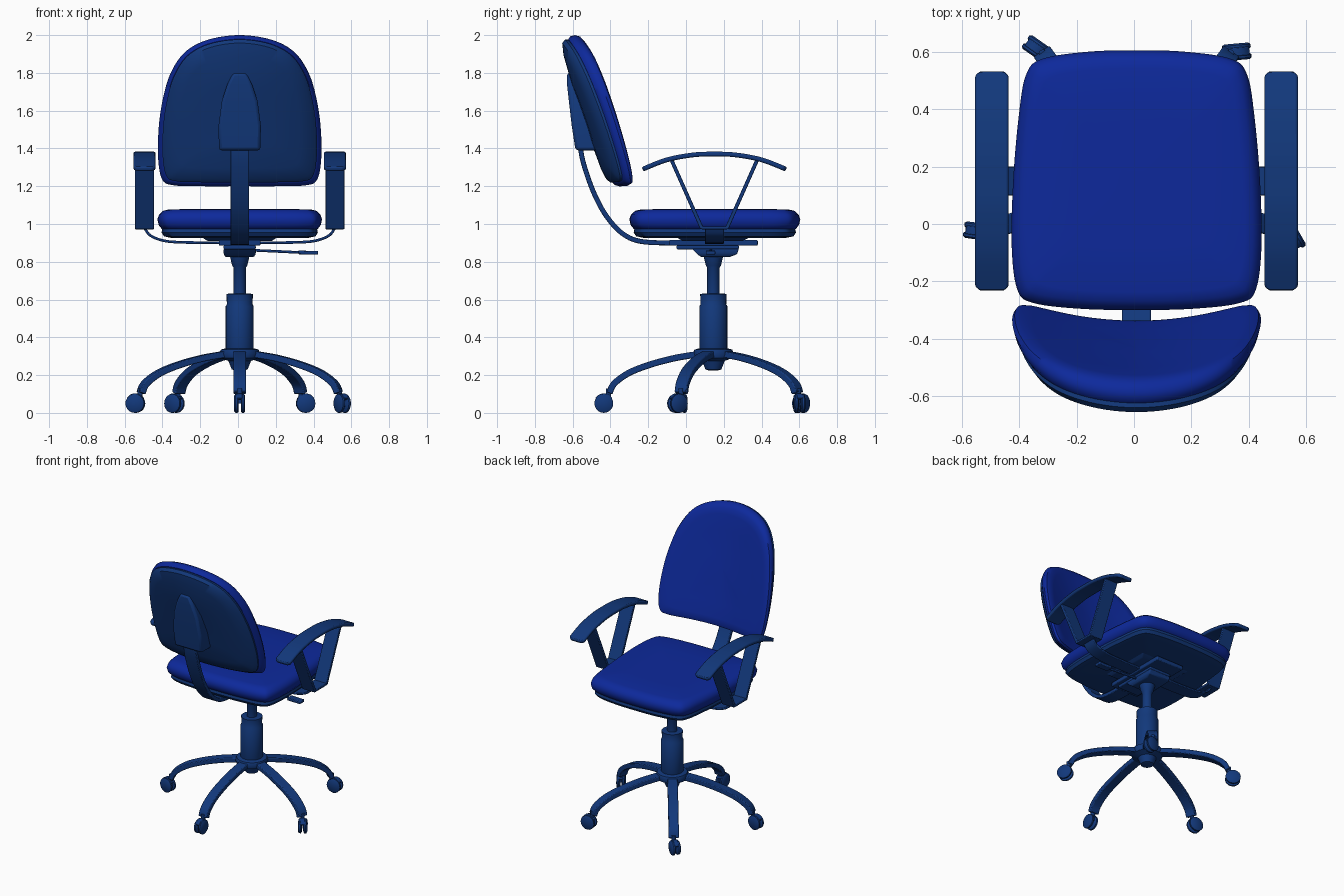
import bpy, bmesh
from math import sin, cos, pi, radians
from mathutils import Vector

cube = bpy.data.objects.get("Cube")
if cube:
    bpy.data.objects.remove(cube, do_unlink=True)


def material(name, color):
    m = bpy.data.materials.new(name)
    m.use_nodes = True
    m.diffuse_color = color
    m.node_tree.nodes["Principled BSDF"].inputs["Base Color"].default_value = color
    return m


FABRIC = material("blue_fabric", (0.004, 0.022, 0.33, 1))
FRAME = material("blue_frame", (0.006, 0.04, 0.2, 1))
AXIS_X, AXIS_Y = 0.009, 0.145          # where the column stands
parts = []


def loft(name, rings, mat=FRAME, bevel=0):
    """Skin a list of equal-length rings and cap both ends."""
    bm = bmesh.new()
    rows = [[bm.verts.new(p) for p in ring] for ring in rings]
    n = len(rows[0])
    for a, b in zip(rows, rows[1:]):
        for i in range(n):
            j = (i + 1) % n
            bm.faces.new((a[i], a[j], b[j], b[i]))
    bm.faces.new(rows[0])
    bm.faces.new(rows[-1])
    bmesh.ops.recalc_face_normals(bm, faces=bm.faces)
    mesh = bpy.data.meshes.new(name)
    bm.to_mesh(mesh)
    bm.free()
    mesh.materials.append(mat)
    ob = bpy.data.objects.new(name, mesh)
    ob.location.x = AXIS_X
    bpy.context.collection.objects.link(ob)
    if bevel:
        mod = ob.modifiers.new("soft_edges", "BEVEL")
        mod.width, mod.segments = bevel, 2
    parts.append(ob)
    return ob


def spline(pts, steps=6, closed=False):
    """Catmull-Rom curve through the points."""
    pts = [Vector(p) for p in pts]
    n = len(pts)
    at = (lambda i: pts[i % n]) if closed else (lambda i: pts[max(0, min(n - 1, i))])
    out = []
    for i in range(n if closed else n - 1):
        a, b, c, d = (at(i + k) for k in (-1, 0, 1, 2))
        for s in range(steps):
            t = s / steps
            out.append(0.5 * (2 * b + (c - a) * t + (2 * a - 5 * b + 4 * c - d) * t * t
                              + (3 * b - a - 3 * c + d) * t ** 3))
    return out if closed else out + [pts[-1]]


def strip(name, pts, across, width, thick, bevel=0.005, smooth=True, tip=1):
    """Flat bar following a path; 'across' is its width direction, 'tip' narrows its ends."""
    path = spline(pts) if smooth else [Vector(p) for p in pts]
    side = Vector(across).normalized()
    last = len(path) - 1
    rings = []
    for i, p in enumerate(path):
        tangent = path[min(i + 1, last)] - path[max(i - 1, 0)]
        up = tangent.cross(side).normalized() * thick / 2
        w = side * width / 2 * (tip if i in (0, last) else 1)
        rings.append([p + w + up, p - w + up, p - w - up, p + w - up])
    return loft(name, rings, bevel=bevel)


def lathe(name, profile, centre=(0, AXIS_Y, 0), axis="Z", yaw=0, n=24):
    """Revolve (radius, height) pairs about a vertical or a horizontal axle."""
    c = Vector(centre)
    u, v, w = Vector((1, 0, 0)), Vector((0, 1, 0)), Vector((0, 0, 1))
    if axis != "Z":
        u, v, w = Vector((cos(yaw), sin(yaw), 0)), w, Vector((sin(yaw), -cos(yaw), 0))
    return loft(name, [[c + r * (u * cos(2 * pi * i / n) + v * sin(2 * pi * i / n)) + w * h
                        for i in range(n)] for r, h in profile])


def block(name, sections, bevel=0.006):
    """Stacked rectangles (z, x0, x1, y0, y1)."""
    return loft(name, [[(a, c, z), (b, c, z), (b, d, z), (a, d, z)]
                       for z, a, b, c, d in sections], bevel=bevel)


def padded(name, outline, centre, layers, place, mat=FABRIC):
    """Nested copies of an outline at (scale, depth), bent into shape by 'place'."""
    c = Vector(centre)
    return loft(name, [[place(*(c + (p - c) * s), d) for p in outline]
                       for s, d in layers], mat)


def mirrored_outline(half):
    """Half outline, from one end of the centre line to the other, made whole."""
    left = [(-x, y) for x, y in reversed(half[1:-1])]
    return spline(half + left, closed=True)


# Seat: cushion over a shallower shell
seat_line = mirrored_outline([(0, -0.30), (0.2, -0.295), (0.36, -0.275), (0.415, -0.23),
                              (0.435, -0.08), (0.43, 0.15), (0.41, 0.38), (0.385, 0.52),
                              (0.33, 0.575), (0.17, 0.6), (0, 0.605)])
flat = lambda x, y, d: (x, y, d)
padded("seat_cushion", seat_line, (0, 0.15),
       [(0.02, 1.08), (0.5, 1.08), (0.86, 1.077), (0.93, 1.07), (0.98, 1.05), (1, 1.025),
        (0.985, 0.995), (0.95, 0.975), (0.9, 0.968), (0.02, 0.968)], flat)
padded("seat_shell", seat_line, (0, 0.15),
       [(0.02, 0.975), (0.94, 0.975), (0.95, 0.955), (0.92, 0.935), (0.82, 0.925),
        (0.02, 0.925)], flat, FRAME)

# Backrest: cushion and rear shell, leaning, wrapped forward at the sides, thicker at the top
back_line = mirrored_outline([(0, 1.20), (0.2, 1.20), (0.35, 1.205), (0.41, 1.235), (0.432, 1.35),
                              (0.428, 1.52), (0.405, 1.67), (0.365, 1.8), (0.29, 1.91),
                              (0.17, 1.975), (0, 2.0)])


def lean(x, z, d):
    return (x, -0.33 - 0.27 * (z - 1.22) + 0.42 * x * x - d * (1 + 0.5 * (z - 1.58)), z)


padded("backrest_cushion", back_line, (0, 1.58),
       [(0.02, 0.005), (0.3, 0.005), (0.6, 0.005), (0.84, 0.003), (0.93, 0.006), (0.98, 0.018),
        (1, 0.038), (0.985, 0.06), (0.95, 0.074), (0.6, 0.076), (0.3, 0.076),
        (0.02, 0.076)], lean)
padded("backrest_shell", back_line, (0, 1.58),
       [(0.02, 0.07), (0.5, 0.07), (0.94, 0.07), (0.945, 0.088), (0.9, 0.106),
        (0.75, 0.118), (0.4, 0.124), (0.02, 0.124)], lean, FRAME)

# Backrest support
block("backrest_bracket", [(1.39, -0.11, 0.11, -0.585, -0.46), (1.52, -0.112, 0.112, -0.605, -0.48),
                           (1.65, -0.095, 0.095, -0.62, -0.52), (1.74, -0.065, 0.065, -0.63, -0.56),
                           (1.8, -0.035, 0.035, -0.63, -0.58)], 0.015)
strip("backrest_bar", [(0, -0.565, 1.45), (0, -0.545, 1.33), (0, -0.49, 1.17), (0, -0.42, 1.04),
                       (0, -0.33, 0.945), (0, -0.22, 0.905), (0, 0, 0.9)], (1, 0, 0), 0.1, 0.026)

# Tilt mechanism and height lever
block("seat_mount", [(0.885, -0.11, 0.11, -0.09, 0.38), (0.915, -0.11, 0.11, -0.09, 0.38)])
block("seat_spacer", [(0.91, -0.17, 0.17, -0.02, 0.3), (0.93, -0.2, 0.2, -0.05, 0.34)])
block("tilt_plate", [(0.866, -0.085, 0.085, -0.05, 0.28), (0.888, -0.085, 0.085, -0.05, 0.28)])
block("tilt_housing", [(0.825, -0.075, 0.075, 0.08, 0.23), (0.84, -0.085, 0.085, 0.06, 0.27),
                       (0.87, -0.085, 0.085, 0.03, 0.28)])
strip("lever_rod", [(0.05, 0.13, 0.862), (0.2, 0.13, 0.855), (0.34, 0.13, 0.848)],
      (0, 1, 0), 0.014, 0.014, 0.004)
strip("lever_paddle", [(0.31, 0.13, 0.85), (0.365, 0.13, 0.848), (0.415, 0.13, 0.848)],
      (0, 1, 0), 0.05, 0.02)

# Armrests
for label, side in (("left", 1), ("right", -1)):
    ax = side * 0.504
    strip(f"{label}_arm_pad", [(ax, -0.23, 1.29), (ax, -0.1, 1.34), (ax, 0.04, 1.366),
                               (ax, 0.15, 1.37), (ax, 0.26, 1.366), (ax, 0.4, 1.34),
                               (ax, 0.53, 1.29)], (1, 0, 0), 0.117, 0.025, 0.008, tip=0.7)
    for end, sgn in (("rear", -1), ("front", 1)):
        strip(f"{label}_arm_{end}_strut",
              [(ax, 0.15 + sgn * 0.225, 1.335), (ax, 0.15 + sgn * 0.065, 0.975)],
              (1, 0, 0), 0.1, 0.02, 0.004, False)
    strip(f"{label}_arm_joint", [(ax, 0.08, 0.98), (ax, 0.22, 0.98)], (1, 0, 0), 0.1, 0.016,
          0.004, False)
    strip(f"{label}_arm_bracket", [(ax, 0.15, 0.98), (ax - side * 0.03, 0.15, 0.94),
                                   (ax - side * 0.1, 0.15, 0.912), (ax - side * 0.2, 0.15, 0.903),
                                   (side * 0.08, 0.15, 0.9)], (0, 1, 0), 0.1, 0.014, 0.004)

# Gas lift column and hub
lathe("column_piston", [(0.033, 0.6), (0.033, 0.77), (0.04, 0.78), (0.052, 0.83)])
lathe("column_sleeve", [(0.062, 0.3), (0.074, 0.34), (0.074, 0.565), (0.068, 0.575),
                        (0.07, 0.63), (0.045, 0.632)])
lathe("base_hub", [(0.025, 0.225), (0.042, 0.23), (0.05, 0.25), (0.06, 0.275), (0.1, 0.29),
                   (0.108, 0.315), (0.1, 0.335), (0.075, 0.342)])

# Five curved legs, each ending in a swivelled twin-wheel caster
for k, swivel in enumerate((-90, -60, 5, 145, 172)):
    a = radians(72 * k - 90)
    out = Vector((cos(a), sin(a), 0))
    on_leg = lambda r, z: Vector((0, AXIS_Y, z)) + out * r
    strip(f"leg_{k + 1}", [on_leg(0.05, 0.315), on_leg(0.2, 0.291), on_leg(0.34, 0.254),
                           on_leg(0.45, 0.21), on_leg(0.525, 0.155), on_leg(0.55, 0.105)],
          (-sin(a), cos(a), 0), 0.068, 0.034, 0.008)
    lathe(f"caster_stem_{k + 1}", [(0.014, 0.05), (0.014, 0.13)],
          on_leg(0.555, 0), n=12)
    yaw = radians(swivel)
    roll = Vector((cos(yaw), sin(yaw), 0))
    axle = on_leg(0.56, 0.05) + roll * 0.02
    for s in (-1, 1):
        inner, outer = sorted((s * 0.006, s * 0.029))
        lathe(f"caster_wheel_{k + 1}_{'inner' if s < 0 else 'outer'}",
              [(0.042, inner), (0.05, inner + 0.006), (0.05, outer - 0.006), (0.042, outer)],
              axle, "H", yaw, 20)
    hood = [axle + roll * 0.046 * cos(t * pi / 6) + Vector((0, 0, 0.046 * sin(t * pi / 6)))
            for t in range(1, 6)]
    strip(f"caster_hood_{k + 1}", hood, (-sin(yaw), cos(yaw), 0), 0.03, 0.014, 0.003)

# Smooth shading with crisp edges
bpy.ops.object.select_all(action="DESELECT")
for ob in parts:
    ob.select_set(True)
bpy.context.view_layer.objects.active = parts[0]
bpy.ops.object.shade_smooth_by_angle(angle=radians(40))
